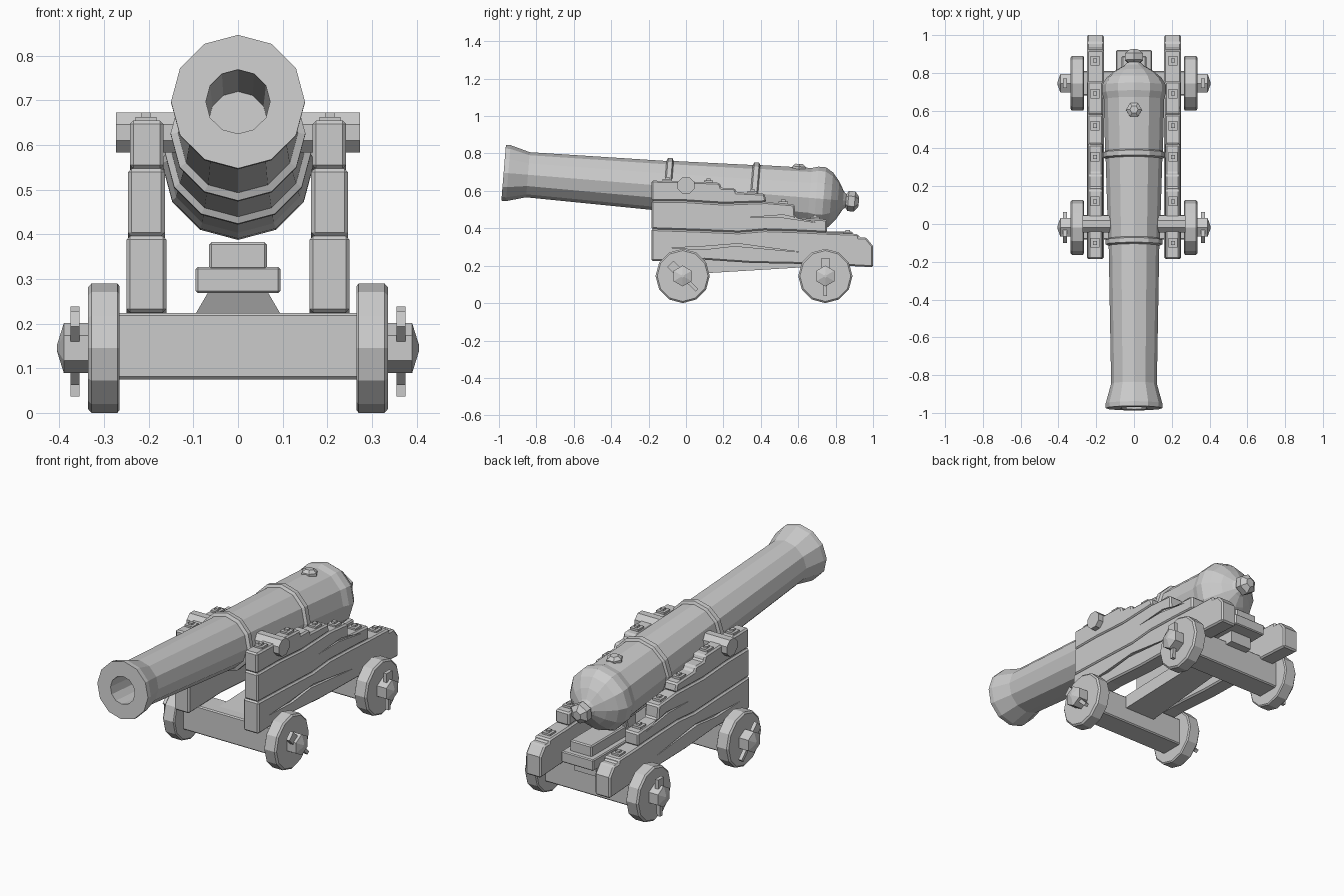
import bpy, bmesh, math
from mathutils import Vector

if "Cube" in bpy.data.objects:
    bpy.data.objects.remove(bpy.data.objects["Cube"])


def finish(name, bm, mirror=False, bevel=0.0):
    bmesh.ops.recalc_face_normals(bm, faces=bm.faces)
    me = bpy.data.meshes.new(name)
    bm.to_mesh(me)
    bm.free()
    ob = bpy.data.objects.new(name, me)
    bpy.context.collection.objects.link(ob)
    if bevel:
        m = ob.modifiers.new("bevel", 'BEVEL')
        m.width, m.segments = bevel, 1
        m.limit_method, m.angle_limit = 'ANGLE', math.radians(40)
    if mirror:
        ob.modifiers.new("mirror", 'MIRROR')
    return ob


def lathe(name, profile, n, origin, axis, up, phase=0.0, mirror=False):
    """Revolve (distance, radius) pairs about an axis, capping both ends."""
    a, v = Vector(axis).normalized(), Vector(up).normalized()
    u, o = v.cross(a), Vector(origin)
    bm = bmesh.new()
    rings = []
    for t, r in profile:
        ring = []
        for i in range(n):
            ang = phase + math.tau * i / n
            ring.append(bm.verts.new(o + a * t + (v * math.cos(ang) + u * math.sin(ang)) * r))
        rings.append(ring)
    for p, q in zip(rings, rings[1:]):
        for i in range(n):
            j = (i + 1) % n
            bm.faces.new((p[i], p[j], q[j], q[i]))
    bm.faces.new(rings[0])
    bm.faces.new(rings[-1])
    return finish(name, bm, mirror)


def plank(name, outline, x0, x1, mirror=True, bevel=0.008):
    """Extrude a (y, z) outline from x0 to x1."""
    bm = bmesh.new()
    f = bm.faces.new([bm.verts.new((x0, y, z)) for y, z in outline])
    ext = bmesh.ops.extrude_face_region(bm, geom=[f])["geom"]
    for vert in ext:
        if isinstance(vert, bmesh.types.BMVert):
            vert.co.x = x1
    return finish(name, bm, mirror, bevel)


def box(name, lo, hi, mirror=False, bevel=0.0):
    (xa, ya, za), (xb, yb, zb) = lo, hi
    return plank(name, [(ya, za), (yb, za), (yb, zb), (ya, zb)], xa, xb, mirror, bevel)


# Barrel: one lathed body including bore, reinforcing rings and breech dome
MUZZLE = Vector((0, -0.975, 0.697))
AXIS = Vector((0, 1, -0.082)).normalized()
UP = Vector((0, 0.082, 1)).normalized()
body = [(-0.45, 0.066), (-0.975, 0.072), (-0.975, 0.15), (-0.95, 0.15), (-0.845, 0.121),
        (-0.115, 0.134), (-0.108, 0.151), (-0.084, 0.151), (-0.077, 0.137),
        (0.345, 0.15), (0.352, 0.165), (0.378, 0.165), (0.385, 0.153),
        (0.66, 0.160), (0.695, 0.17), (0.735, 0.17), (0.775, 0.145),
        (0.812, 0.10), (0.84, 0.05), (0.86, 0.03)]
lathe("barrel", [((y + 0.975) / AXIS.y, r) for y, r in body], 12, MUZZLE, AXIS, UP)
knob = [(0.835, 0.03), (0.85, 0.03), (0.867, 0.054), (0.902, 0.054), (0.924, 0.025)]
lathe("breech_knob", [((y + 0.975) / AXIS.y, r) for y, r in knob], 6, MUZZLE, AXIS, UP)

# Vent boss on top of the breech, and trunnions
vent = MUZZLE + AXIS * 1.572 + UP * 0.14
lathe("vent_boss", [(0, 0.042), (0.022, 0.042), (0.036, 0.022)], 6, vent, UP, AXIS, math.pi / 6)
lathe("trunnion", [(-0.273, 0.048), (0.273, 0.048)], 8, (0, 0.0, 0.628),
      (1, 0, 0), (0, 0, 1), math.pi / 8)

# Stepped cheeks made of three planks with wavy seams
seam_low = [(-0.185, 0.396), (0.05, 0.388), (0.28, 0.378), (0.42, 0.39), (0.6, 0.384), (0.755, 0.376)]
seam_high = [(-0.185, 0.547), (0.0, 0.545), (0.2, 0.532), (0.43, 0.54)]
lower = plank("cheek_lower_plank",
              [(-0.185, 0.225), (0.1, 0.232), (0.35, 0.215), (0.7, 0.208), (1.0, 0.192),
               (1.0, 0.305), (0.962, 0.352), (0.925, 0.352), (0.92, 0.37)] + seam_low[::-1],
              0.16, 0.25)
middle = plank("cheek_middle_plank",
               seam_low + [(0.755, 0.447), (0.585, 0.457), (0.58, 0.527), (0.43, 0.54)]
               + seam_high[-2::-1], 0.164, 0.246)
plank("cheek_upper_plank",
      seam_high + [(0.42, 0.585), (0.27, 0.592), (0.26, 0.615), (0.19, 0.615),
                   (0.18, 0.643), (0.02, 0.65), (-0.185, 0.655)], 0.167, 0.242)

# Long cracks cut into the outer faces of the cheeks
cracks = [(lower, [(-0.1, 0.295), (0.1, 0.287), (0.26, 0.305), (0.62, 0.272), (0.28, 0.318), (0.08, 0.302)]),
          (middle, [(0.33, 0.458), (0.5, 0.46), (0.7, 0.43), (0.52, 0.472)])]
for target, shape in cracks:
    cutter = plank("crack_cutter", shape, 0.236, 0.3, False, 0)
    cutter.hide_render = True
    cutter.hide_viewport = True
    m = target.modifiers.new("crack", 'BOOLEAN')
    m.operation, m.object = 'DIFFERENCE', cutter
    target.modifiers.move(len(target.modifiers) - 1, 1)

# Square bolts on every step of the cheeks
for y, z in [(-0.1, 0.652), (0.12, 0.645), (0.355, 0.588), (0.52, 0.532), (0.69, 0.45), (0.865, 0.37)]:
    box("bolt_plate", (0.182, y - 0.025, z - 0.01), (0.23, y + 0.025, z + 0.011), True)
    box("bolt_head", (0.196, y - 0.011, z), (0.216, y + 0.011, z + 0.021), True)

# Axles, wheels, hubs and linch pins
X, Z = (1, 0, 0), (0, 0, 1)
for label, y, pin_angle in [("front", -0.018, math.radians(45)), ("rear", 0.745, 0.0)]:
    c = (0, y, 0.145)
    box(label + "_axle", (-0.275, y - 0.065, 0.075), (0.275, y + 0.065, 0.224), False, 0.006)
    lathe(label + "_wheel", [(0.265, 0.138), (0.27, 0.145), (0.328, 0.145), (0.336, 0.136)],
          12, c, X, Z, 0, True)
    lathe(label + "_hub", [(0.33, 0.056), (0.39, 0.056), (0.405, 0.008)], 6, c, X, Z, 0, True)
    # pin: wide head above the hub, narrow tail below
    d = Vector((0, -math.sin(pin_angle), math.cos(pin_angle)))
    s = Vector((0, d.z, -d.y))
    pts = [(-0.108, -0.009), (-0.108, 0.009), (0.045, 0.012), (0.045, 0.024),
           (0.093, 0.024), (0.093, -0.024), (0.045, -0.024), (0.045, -0.012)]
    outline = [Vector(c) + d * h + s * w for h, w in pts]
    plank(label + "_linch_pin", [(p.y, p.z) for p in outline], 0.355, 0.375, True, 0)

# Tapered bed rising from the front axle to the rear, with wedge blocks on it
bm = bmesh.new()
ends = []
for y, w, z0, z1 in [(-0.06, 0.095, 0.15, 0.222), (0.85, 0.064, 0.205, 0.275)]:
    ends.append([bm.verts.new(p) for p in ((-w, y, z0), (w, y, z0), (w, y, z1), (-w, y, z1))])
for i in range(4):
    j = (i + 1) % 4
    bm.faces.new((ends[0][i], ends[0][j], ends[1][j], ends[1][i]))
for e in ends:
    bm.faces.new(e)
finish("bed_plank", bm)
box("wedge_base", (-0.095, 0.60, 0.268), (0.095, 0.92, 0.327), False, 0.005)
box("wedge_block", (-0.065, 0.60, 0.32), (0.065, 0.89, 0.383), False, 0.006)
